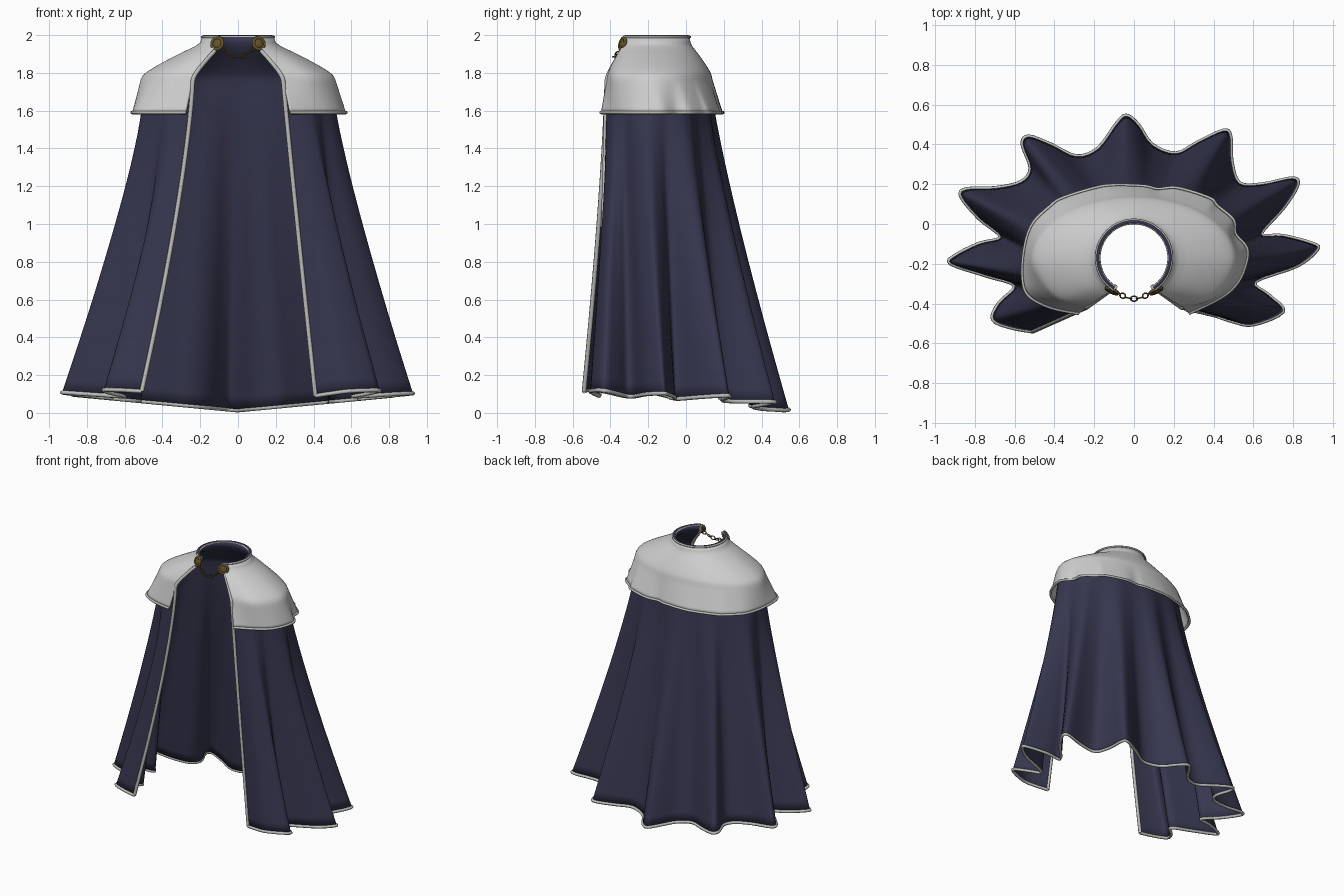
import bpy, math
from mathutils import Vector, Matrix

if "Cube" in bpy.data.objects:
    bpy.data.objects.remove(bpy.data.objects["Cube"])

N = 180          # columns around the cloak
CY = -0.17       # neck centre in y


def material(name, rgb):
    m = bpy.data.materials.new(name)
    m.diffuse_color = (*rgb, 1)
    m.use_nodes = True
    m.node_tree.nodes["Principled BSDF"].inputs["Base Color"].default_value = m.diffuse_color
    return m


NAVY = material("navy_cloth", (0.037, 0.037, 0.078))
PALE = material("pale_grey_cloth", (0.62, 0.62, 0.62))
TRIM = material("grey_trim", (0.50, 0.50, 0.48))
GOLD = material("old_gold", (0.125, 0.085, 0.025))


def catmull(pts, t):
    """Smooth curve through pts, t in 0..1, evenly spaced by index."""
    n = len(pts) - 1
    k = min(int(t * n), n - 1)
    u = t * n - k
    p = [Vector(pts[min(max(k + d, 0), n)]) for d in (-1, 0, 1, 2)]
    return 0.5 * (2 * p[1] + (p[2] - p[0]) * u + (2 * p[0] - 5 * p[1] + 4 * p[2] - p[3]) * u * u
                  + (3 * p[1] - p[0] - 3 * p[2] + p[3]) * u ** 3)


def section(pts, by_length=True):
    """N+1 points along the curve, optionally evenly spaced by length."""
    if not by_length:
        return [catmull(pts, j / N) for j in range(N + 1)]
    fine = [catmull(pts, i / 1000) for i in range(1001)]
    acc = [0]
    for a, b in zip(fine, fine[1:]):
        acc.append(acc[-1] + (b - a).length)
    out, i = [], 0
    for j in range(N + 1):
        while i < 1000 and acc[i] < acc[-1] * j / N:
            i += 1
        out.append(fine[i])
    return out


def edge_weight(j, width=14):
    """1 at the two front edges, fading to 0 within a few columns."""
    return max(0, 1 - min(j, N - j) / width)


def blend(a, b, f):
    return [p.lerp(q, f) for p, q in zip(a, b)]


def at_height(sec, z):
    return [Vector((p.x, p.y, z)) for p in sec]


def add_mesh(name, verts, faces, mat):
    me = bpy.data.meshes.new(name)
    me.from_pydata(verts, [], faces)
    me.materials.append(mat)
    me.polygons.foreach_set("use_smooth", [True] * len(me.polygons))
    ob = bpy.data.objects.new(name, me)
    bpy.context.collection.objects.link(ob)
    return ob


def cloth(name, rows, mat, thick):
    w = N + 1
    faces = [(i * w + j, i * w + j + 1, (i + 1) * w + j + 1, (i + 1) * w + j)
             for i in range(len(rows) - 1) for j in range(N)]
    ob = add_mesh(name, [p for r in rows for p in r], faces, mat)
    s = ob.modifiers.new("thickness", "SOLIDIFY")
    s.thickness, s.offset = thick, -1
    return ob


def tube(name, path, r, mat):
    cu = bpy.data.curves.new(name, "CURVE")
    cu.dimensions = "3D"
    cu.bevel_depth, cu.bevel_resolution, cu.use_fill_caps = r, 2, True
    sp = cu.splines.new("POLY")
    sp.points.add(len(path) - 1)
    for q, p in zip(sp.points, path):
        q.co = (*p, 1)
    cu.materials.append(mat)
    ob = bpy.data.objects.new(name, cu)
    bpy.context.collection.objects.link(ob)
    bpy.ops.object.select_all(action="DESELECT")
    ob.select_set(True)
    bpy.context.view_layer.objects.active = ob
    bpy.ops.object.convert(target="MESH")


def ring(name, loc, R, r, matrix, stretch=1.0):
    a, b = 20, 8
    verts, faces = [], []
    for i in range(a):
        t = math.tau * i / a
        for j in range(b):
            s = math.tau * j / b
            d = R + r * math.cos(s)
            verts.append(Vector(loc) + matrix @ Vector((d * math.cos(t) * stretch, d * math.sin(t), r * math.sin(s))))
            faces.append((i * b + j, (i + 1) % a * b + j, (i + 1) % a * b + (j + 1) % b, i * b + (j + 1) % b))
    add_mesh(name, verts, faces, GOLD)


# Cross-sections, from the left front edge round the back to the right front edge
def neck(r):
    a0 = math.radians(33)
    angles = [-math.pi / 2 - a0 - (math.tau - 2 * a0) * j / N for j in range(N + 1)]
    return [Vector((r * math.cos(a), CY + r * math.sin(a))) for a in angles]


half = [(-.24, -.42), (-.38, -.385), (-.47, -.30), (-.515, -.18), (-.47, -.05), (-.36, .05), (-.2, .115)]
shoulder = section(half + [(0, .14)] + [(-x, y) for x, y in reversed(half)])
cape_hem = section([(-.275, -.45), (-.42, -.42), (-.53, -.36), (-.56, -.27), (-.55, -.12), (-.51, 0),
                    (-.42, .09), (-.36, .13), (-.2, .18), (-.1, .195), (.05, .19), (.12, .175), (.22, .18),
                    (.38, .13), (.42, .09), (.5, .02), (.51, -.05), (.57, -.13), (.55, -.24), (.50, -.32),
                    (.42, -.38), (.275, -.45)])
cloak_hem = section([
    (-.51, -.54), (-.62, -.52), (-.71, -.48), (-.68, -.40),
    (-.60, -.31), (-.74, -.26), (-.92, -.20), (-.90, -.16), (-.78, -.10),
    (-.67, -.065), (-.78, .03), (-.87, .14), (-.84, .175), (-.70, .18),
    (-.57, .21), (-.52, .28), (-.56, .40), (-.53, .44), (-.42, .40),
    (-.29, .34), (-.18, .38), (-.09, .50), (-.04, .545), (.02, .50),
    (.09, .40), (.21, .355), (.32, .41), (.45, .47), (.485, .44), (.49, .32),
    (.53, .205), (.65, .20), (.80, .23), (.82, .19), (.75, .08),
    (.64, -.05), (.75, -.06), (.90, -.10), (.92, -.13), (.82, -.21),
    (.61, -.29), (.68, -.36), (.75, -.44), (.60, -.505), (.50, -.49), (.41, -.46)], False)

# Neck-to-shoulder profile: height and share of the way to the shoulder
profile = [(1.99, 0), (1.96, .03), (1.94, .12), (1.92, .25), (1.90, .38), (1.88, .5), (1.855, .645),
           (1.835, .755), (1.815, .855), (1.80, .92), (1.785, .968), (1.765, 1)]

# Shoulder capelet
rows = [at_height(blend(neck(.190), shoulder, f), z) for z, f in profile]
rows += [at_height(blend(shoulder, cape_hem, k / 7), 1.765 - .175 * k / 7) for k in range(1, 8)]
cloth("capelet", rows, PALE, 0.008)
tube("capelet_hem_trim", rows[-1], 0.009, TRIM)
tube("collar_outer_trim", rows[0], 0.007, TRIM)

# Long cloak with folds that grow towards the hem
centre = Vector((0, CY))
inner = [centre + (p - centre) * (.965 + .035 * edge_weight(j)) for j, p in enumerate(shoulder)]
body = [at_height(blend(neck(.174), inner, f), z - .012 * min(1, f * 4)) for z, f in profile]
top = body[-1][0].z
for k in range(1, 25):
    s = k / 24
    row = []
    for j, (p, q) in enumerate(zip(inner, cloak_hem)):
        left = max(0, 1 - j / 22)          # the left front edge sweeps outward late
        m = p.lerp(q, s ** (1.2 + .3 * left - .15 * edge_weight(N if j > N / 2 and j == N else j)))
        low = .013 + .095 * abs(q.x) + .18 * min(0, q.y) ** 2
        row.append(Vector((m.x, m.y, top + (low - top) * s)))
    body.append(row)
cloth("cloak_body", body, NAVY, 0.006)
tube("cloak_hem_trim", body[-1], 0.011, TRIM)
tube("collar_rim", [p + Vector((0, 0, .002)) for p in at_height(neck(.181), 1.988)], 0.010, NAVY)
tube("collar_inner_trim", body[0], 0.006, TRIM)
for side, col in (("left", 0), ("right", -1)):
    tube(side + "_front_edge_trim", [r[col] for r in body], 0.012, TRIM)

# Round clasps with a boss in the middle
for side, s in (("left", -1), ("right", 1)):
    face = Matrix.Rotation(s * math.radians(25), 3, "Z") @ Matrix.Rotation(math.radians(75), 3, "X")
    loc = Vector((s * .110, -.336, 1.955))
    ring(side + "_clasp_rim", loc, .031, .009, face)
    bpy.ops.mesh.primitive_uv_sphere_add(segments=16, ring_count=8, radius=1, location=loc)
    ob = bpy.context.object
    ob.name = side + "_clasp_boss"
    ob.matrix_world = Matrix.Translation(loc) @ face.to_4x4() @ Matrix.Diagonal((.028, .028, .012, 1))
    ob.data.materials.append(GOLD)
    bpy.ops.object.shade_smooth()

# Hanging chain of alternating links
LINKS = 7
for i in range(LINKS):
    u = -1 + 2 * i / (LINKS - 1)
    loc = (u * .085, -.376 + .034 * u * u, 1.885 + .045 * u * u)
    d = Vector((.085, .068 * u, .09 * u)).normalized()
    m = d.to_track_quat("X", "Z").to_matrix() @ Matrix.Rotation(math.radians(90 * ((i + 1) % 2)), 3, "X")
    ring("chain_link_%d" % (i + 1), loc, .0125, .0035, m, 1.35)
